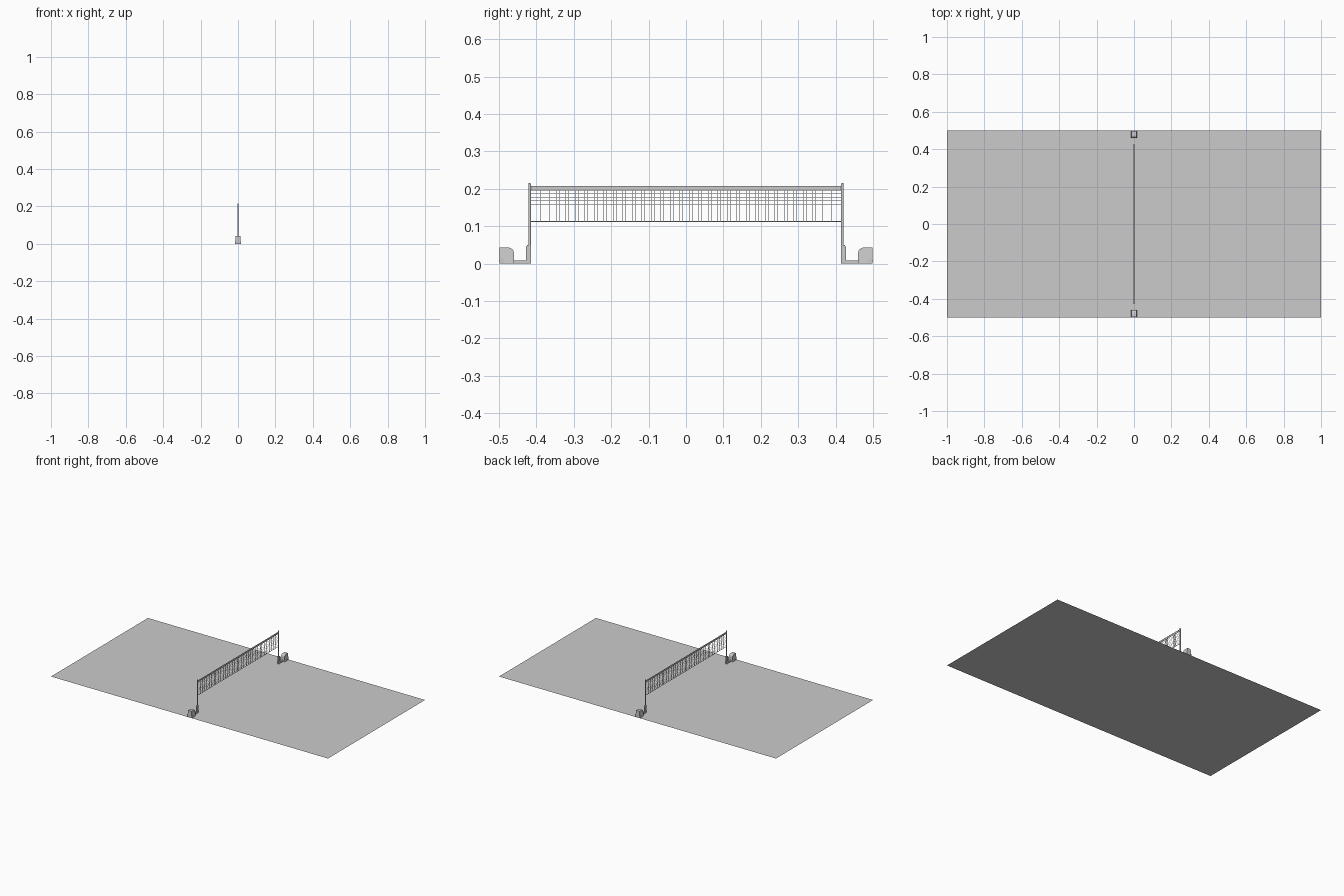
import bpy, bmesh, math
from mathutils import Matrix, Vector

if "Cube" in bpy.data.objects:
    bpy.data.objects.remove(bpy.data.objects["Cube"])


def finish(bm, name, mirror=False, smooth=False):
    bmesh.ops.recalc_face_normals(bm, faces=bm.faces)
    me = bpy.data.meshes.new(name)
    bm.to_mesh(me)
    bm.free()
    ob = bpy.data.objects.new(name, me)
    bpy.context.collection.objects.link(ob)
    if mirror:
        m = ob.modifiers.new("Mirror", "MIRROR")
        m.use_axis = (False, True, False)
    if smooth:
        bpy.ops.object.select_all(action="DESELECT")
        ob.select_set(True)
        bpy.context.view_layer.objects.active = ob
        bpy.ops.object.shade_smooth_by_angle(angle=math.radians(35))
    return ob


def box(bm, lo, hi):
    lo, hi = Vector(lo), Vector(hi)
    bmesh.ops.create_cube(bm, size=1, matrix=Matrix.Translation((lo + hi) / 2)
                          @ Matrix.Diagonal((*(hi - lo), 1)))


def cylinder(bm, centre, radius, depth, axis="Z", sides=16):
    rot = Matrix.Rotation(math.pi / 2, 4, "Y") if axis == "X" else Matrix()
    bmesh.ops.create_cone(bm, cap_ends=True, segments=sides, radius1=radius,
                          radius2=radius, depth=depth,
                          matrix=Matrix.Translation(centre) @ rot)


def extrude_profile(bm, points, half_width):
    """Closed (y, z) outline given thickness in x; half_width is a function of z."""
    left = [bm.verts.new((-half_width(z), y, z)) for y, z in points]
    right = [bm.verts.new((half_width(z), y, z)) for y, z in points]
    bm.faces.new(left)
    bm.faces.new(right[::-1])
    n = len(points)
    for i in range(n):
        j = (i + 1) % n
        bm.faces.new((left[i], right[i], right[j], left[j]))


# flat court sheet
bm = bmesh.new()
bmesh.ops.create_grid(bm, x_segments=1, y_segments=1, size=1,
                      matrix=Matrix.Diagonal((1, 0.5, 1, 1)))
finish(bm, "court")

# upright posts with small caps
bm = bmesh.new()
cylinder(bm, (0, 0.418, 0.106), 0.0035, 0.212)
cylinder(bm, (0, 0.418, 0.213), 0.0028, 0.004)
finish(bm, "post", mirror=True, smooth=True)

# foot: socket around the post and a bar running out to the weight
bm = bmesh.new()
extrude_profile(bm, [(0.414, 0), (0.49, 0), (0.49, 0.008), (0.428, 0.008),
                     (0.428, 0.044), (0.424, 0.05), (0.414, 0.05)],
                lambda z: 0.004)
finish(bm, "foot", mirror=True)

# tapered ballast weight with a rounded inner top edge
bm = bmesh.new()
r = 0.015
arc = [(0.46 + r - r * math.cos(a), 0.043 - r + r * math.sin(a))
       for a in (math.pi / 2 * i / 8 for i in range(9))]
extrude_profile(bm, [(0.46, 0)] + arc + [(0.498, 0.043), (0.498, 0)],
                lambda z: 0.016 - 0.09 * z)
finish(bm, "ballast_weight", mirror=True, smooth=True)

# transport wheels
bm = bmesh.new()
for x in (-0.0145, 0.0145):
    cylinder(bm, (x, 0.4925, 0.0075), 0.007, 0.004, "X", 20)
finish(bm, "wheel", mirror=True, smooth=True)

# top tape and the cord through it
Y, Z0, Z1 = 0.415, 0.113, 0.208
bm = bmesh.new()
box(bm, (-0.001, -Y, 0.196), (0.001, Y, 0.206))
box(bm, (-0.002, -Y, 0.205), (0.002, Y, Z1))
finish(bm, "top_tape")

# border cords
bm = bmesh.new()
box(bm, (-0.001, -Y, Z0 - 0.001), (0.001, Y, Z0 + 0.001))
for y in (-Y, Y):
    box(bm, (-0.001, y - 0.001, Z0), (0.001, y + 0.001, Z1))
finish(bm, "border_cord")

# net strands
bm = bmesh.new()
t = 0.0004
rows, cols = 9, 98
for i in range(1, rows):
    z = Z0 + (0.196 - Z0) * i / rows
    box(bm, (-t, -Y, z - t), (t, Y, z + t))
for i in range(1, cols):
    y = -Y + 2 * Y * i / cols
    box(bm, (-t, y - t, Z0), (t, y + t, 0.197))
finish(bm, "net")
